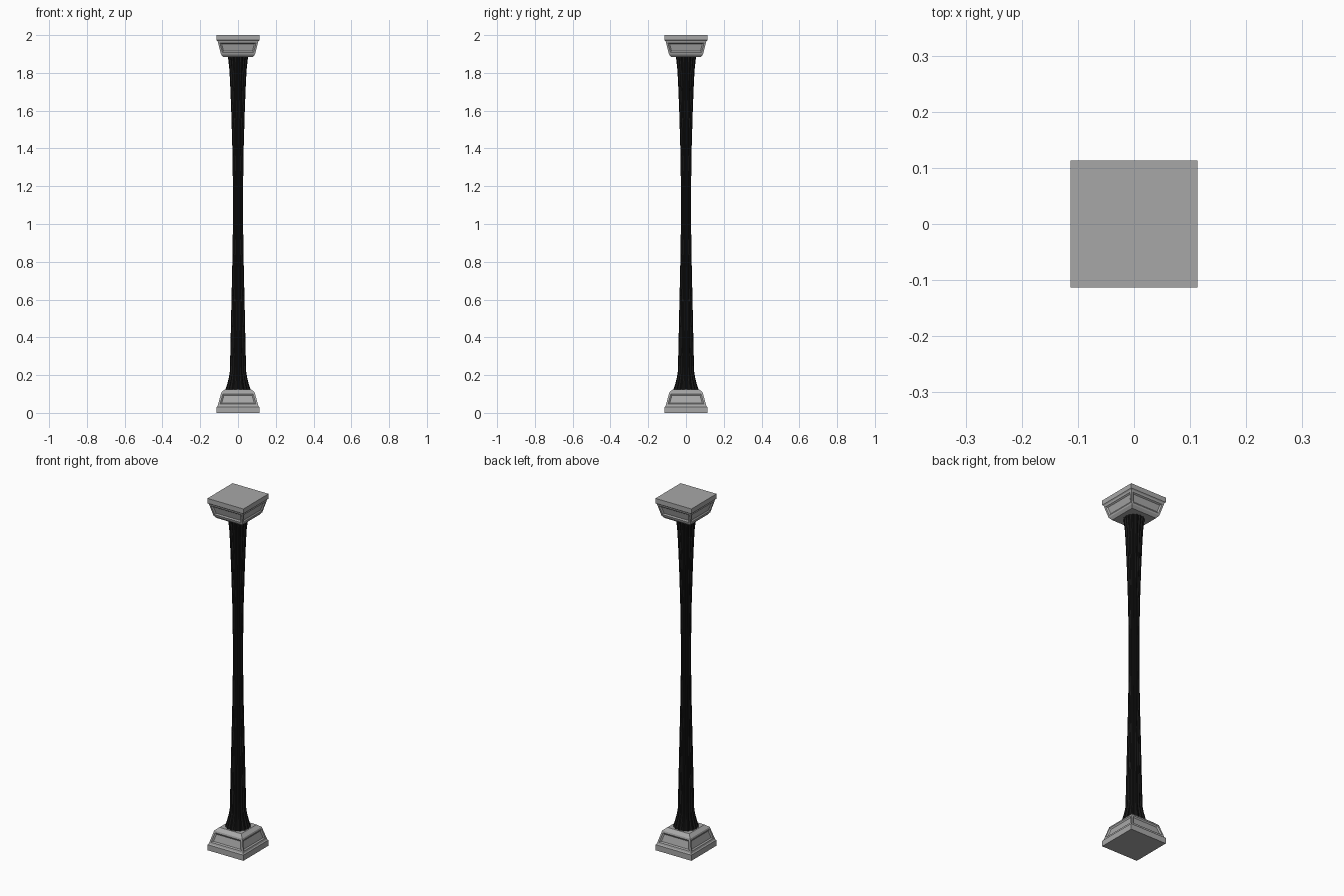
import bpy, bmesh, math

if "Cube" in bpy.data.objects:
    bpy.data.objects.remove(bpy.data.objects["Cube"])


def material(name, rgb):
    m = bpy.data.materials.new(name)
    m.diffuse_color = (*rgb, 1)
    m.use_nodes = True
    m.node_tree.nodes["Principled BSDF"].inputs["Base Color"].default_value = m.diffuse_color
    return m


stone = material("grey stone", (0.39, 0.39, 0.39))
black = material("black stone", (0.01, 0.01, 0.01))


def finish(bm, name, mat):
    bmesh.ops.recalc_face_normals(bm, faces=bm.faces)
    mesh = bpy.data.meshes.new(name)
    bm.to_mesh(mesh)
    bm.free()
    mesh.materials.append(mat)
    obj = bpy.data.objects.new(name, mesh)
    bpy.context.collection.objects.link(obj)
    return obj


def loft(sections):
    """Skin a list of closed point rings and cap both ends."""
    bm = bmesh.new()
    rings = [[bm.verts.new(p) for p in ring] for ring in sections]
    n = len(rings[0])
    bands = []
    for a, b in zip(rings, rings[1:]):
        bands.append([bm.faces.new((a[i], a[(i + 1) % n], b[(i + 1) % n], b[i]))
                      for i in range(n)])
    bm.faces.new(rings[0][::-1])
    bm.faces.new(rings[-1])
    return bm, bands


def square_block(name, profile, panel_band):
    """Square plinth from (half width, z) pairs with sunken panels on one band."""
    bm, bands = loft([[(sx * h, sy * h, z) for sx, sy in
                       ((-1, -1), (1, -1), (1, 1), (-1, 1))] for h, z in profile])
    bm.normal_update()
    panels = bands[panel_band]
    bmesh.ops.inset_individual(bm, faces=panels, thickness=0.010,
                               use_even_offset=True)
    bmesh.ops.inset_individual(bm, faces=panels, thickness=0.007, depth=-0.006,
                               use_even_offset=True)
    return finish(bm, name, stone)


# Base and capital with framed panels
square_block("base", [(0.113, 0), (0.113, 0.032), (0.108, 0.037),
                      (0.088, 0.109), (0.069, 0.125)], 2)
square_block("capital", [(0.078, 1.884), (0.090, 1.898), (0.108, 1.968),
                         (0.113, 1.973), (0.113, 2.0)], 1)

# Fluted shaft: flared at both ends, slim in the middle
profile = [(0.068, 0.12), (0.058, 0.15), (0.048, 0.19), (0.043, 0.22),
           (0.040, 0.35), (0.035, 0.58), (0.030, 0.80), (0.027, 1.0),
           (0.027, 1.2), (0.030, 1.4), (0.036, 1.6), (0.042, 1.75),
           (0.046, 1.82), (0.054, 1.89)]
FLUTES = 16
# (fraction across one flute, radius factor)
flute = [(0.0, 1), (0.22, 1), (0.36, 0.93), (0.61, 0.89), (0.86, 0.93)]


def fluted_ring(r, z):
    ring = []
    for i in range(FLUTES):
        for t, k in flute:
            a = 2 * math.pi * (i + t - 0.11) / FLUTES
            ring.append((r * k * math.cos(a), r * k * math.sin(a), z))
    return ring


bm, _ = loft([fluted_ring(r, z) for r, z in profile])
shaft = finish(bm, "fluted_shaft", black)
bpy.context.view_layer.objects.active = shaft
shaft.select_set(True)
bpy.ops.object.shade_smooth_by_angle(angle=math.radians(30))
